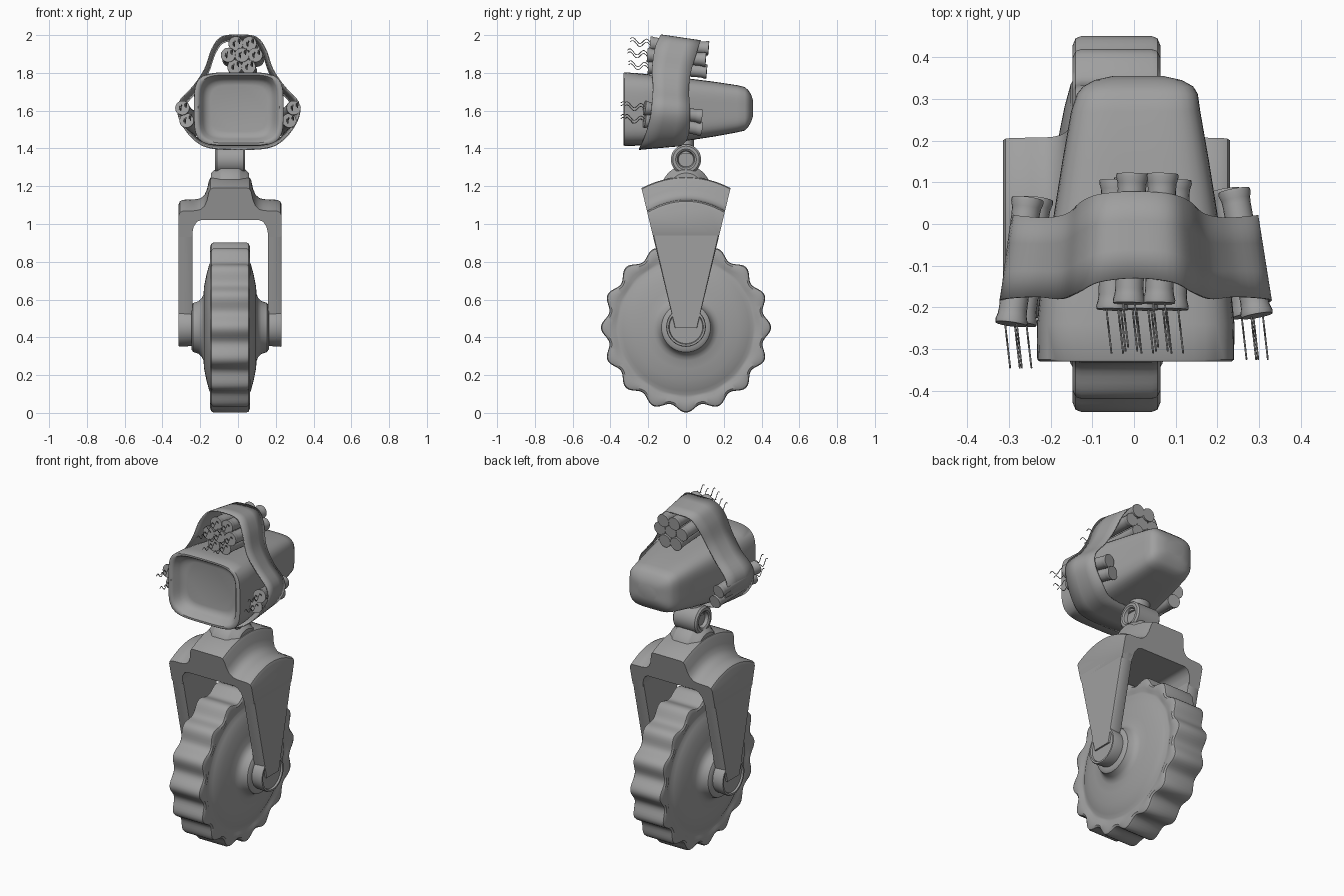
import bpy, math
from math import sin, cos, pi
from mathutils import Vector

if bpy.data.objects.get("Cube"):
    bpy.data.objects.remove(bpy.data.objects["Cube"])

grey = bpy.data.materials.new("plain grey")
grey.use_nodes = True
grey.diffuse_color = (0.35, 0.35, 0.35, 1)
grey.node_tree.nodes["Principled BSDF"].inputs["Base Color"].default_value = (0.35, 0.35, 0.35, 1)

CX = -0.042   # centre of wheel, fork and neck


def finish(ob, angle=35):
    ob.data.materials.append(grey)
    bpy.context.view_layer.objects.active = ob
    for o in bpy.context.selected_objects:
        o.select_set(False)
    ob.select_set(True)
    bpy.ops.object.shade_smooth_by_angle(angle=math.radians(angle))
    return ob


def loft(name, rings, caps=True, angle=35):
    """Skin a list of equal closed rings."""
    n = len(rings[0])
    faces = [(r * n + i, r * n + (i + 1) % n, (r + 1) * n + (i + 1) % n, (r + 1) * n + i)
             for r in range(len(rings) - 1) for i in range(n)]
    if caps:
        faces += [tuple(reversed(range(n))), tuple(range((len(rings) - 1) * n, len(rings) * n))]
    me = bpy.data.meshes.new(name)
    me.from_pydata([v for r in rings for v in r], [], faces)
    ob = bpy.data.objects.new(name, me)
    bpy.context.collection.objects.link(ob)
    bpy.context.view_layer.objects.active = ob
    ob.select_set(True)
    bpy.ops.object.mode_set(mode='EDIT')
    bpy.ops.mesh.select_all(action='SELECT')
    bpy.ops.mesh.normals_make_consistent(inside=False)
    bpy.ops.object.mode_set(mode='OBJECT')
    return finish(ob, angle)


def lathe(name, profile, loc, n=48, wave=None, angle=35):
    """Turn (offset, radius) points around the x axis."""
    rings = []
    for dx, r in profile:
        ring = []
        for i in range(n):
            a = 2 * pi * i / n
            q = r + (wave(a, r) if wave else 0)
            ring.append((dx, q * cos(a), q * sin(a)))
        rings.append(ring)
    ob = loft(name, rings, angle=angle)
    ob.location = loc
    return ob


def both(half):
    """Mirror a half profile, from the outer side to the middle."""
    return [(-d, r) for d, r in half] + [(d, r) for d, r in reversed(half)]


# Wheel with scalloped tread, bulging sides and hubs
tread = lambda a, r: 0.018 * cos(16 * a) * max(0, (r - 0.36) / 0.07)
lathe("wheel", both([(0.205, 0.09), (0.205, 0.115), (0.195, 0.13), (0.165, 0.14), (0.15, 0.155),
                     (0.141, 0.175), (0.137, 0.22), (0.125, 0.28), (0.11, 0.335), (0.098, 0.355),
                     (0.098, 0.37), (0.104, 0.385), (0.105, 0.415), (0.098, 0.428), (0.085, 0.432)]),
      (CX, 0, 0.452), 192, tread)


# Fork: bridge lofted across, sloping sides on one keystone line
def side_width(z):
    return 0.075 + (z - 0.52) * 0.24


def bridge_section(x, top, low):
    corner = top - 0.06
    w = side_width(corner)
    arc = [(x, w * t / 8, top - 0.06 * (t / 8) ** 2) for t in range(-8, 9)]
    wl = side_width(low)
    return [(x, -wl, low)] + arc + [(x, wl, low)]


half = [(0.272, 1.105, 0.94), (0.266, 1.12, 0.93), (0.25, 1.128, 0.93), (0.205, 1.13, 0.93),
        (0.193, 1.13, 0.985), (0.175, 1.132, 1.012), (0.155, 1.137, 1.02), (0.135, 1.155, 1.02),
        (0.122, 1.185, 1.02), (0.112, 1.23, 1.02), (0.104, 1.245, 1.02), (0.09, 1.25, 1.02)]
loft("fork_bridge", [bridge_section(CX - d, t, b) for d, t, b in half]
     + [bridge_section(CX + d, t, b) for d, t, b in reversed(half)])

for side, s in (("left", 1), ("right", -1)):
    arm = [(y * side_width(z), z) for y, z in ((-1, 0.97), (1, 0.97), (1, 0.52), (1, 0.45), (-1, 0.45), (-1, 0.52))]
    loft(side + "_fork_arm", [[(CX + s * d, y * k, z) for y, z in arm]
                              for d, k in ((0.2, 0.97), (0.206, 1), (0.266, 1), (0.272, 0.97))])
    lathe(side + "_axle_boss", [(s * d, r) for d, r in ((0.19, 0.1), (0.266, 0.105), (0.272, 0.102),
                                                        (0.272, 0.092), (0.262, 0.088))], (CX, 0, 0.455))

# Neck: dome, swivel joint and short stem
lathe("neck_dome", both([(0.1, 0.09), (0.085, 0.105), (0.065, 0.115), (0.055, 0.125), (0.045, 0.13)]), (CX, 0, 1.18))
lathe("swivel_joint", both([(0.055, 0.04), (0.074, 0.046), (0.08, 0.055), (0.079, 0.07), (0.07, 0.08)]), (CX, 0, 1.342))
loft("neck_stem", [[(CX + r * 1.4 * cos(a * pi / 12), r * sin(a * pi / 12), z) for a in range(24)]
                   for z, r in ((1.37, 0.05), (1.41, 0.042), (1.47, 0.045))])


# Head: rounded box tapering to the back, with a recessed front
def rounded(y, hx, low, top, cx=0.004, power=4.5, n=64):
    ring = []
    for i in range(n):
        a = 2 * pi * (i + 0.5) / n
        c, s = cos(a), sin(a)
        k = (abs(c) ** power + abs(s) ** power) ** (-1 / power)
        ring.append((cx + hx * c * k, y, (low + top) / 2 + (top - low) / 2 * s * k))
    return ring


loft("head", [rounded(*p) for p in (
    (-0.265, 0.15, 1.49, 1.735), (-0.27, 0.172, 1.465, 1.757), (-0.29, 0.19, 1.45, 1.772),
    (-0.32, 0.205, 1.437, 1.783), (-0.33, 0.215, 1.428, 1.79), (-0.33, 0.23, 1.417, 1.8),
    (-0.325, 0.236, 1.413, 1.803), (-0.24, 0.237, 1.415, 1.797), (-0.15, 0.228, 1.424, 1.788),
    (0.0, 0.2, 1.44, 1.772), (0.15, 0.176, 1.463, 1.753), (0.27, 0.155, 1.485, 1.735),
    (0.312, 0.145, 1.495, 1.725, 0.008), (0.33, 0.132, 1.515, 1.708, 0.01),
    (0.345, 0.105, 1.54, 1.685, 0.01), (0.355, 0.06, 1.57, 1.655, 0.01))], angle=45)

# Strap: thin closed band round the head; x, z, front y, back y, back drop
strap = [Vector(p) for p in (
    (0, 2.0, -0.13, 0.078, 0.03), (0.09, 1.99, -0.14, 0.072, 0.03), (0.14, 1.93, -0.165, 0.055, 0.03),
    (0.18, 1.82, -0.18, 0.025, 0.02), (0.24, 1.73, -0.175, 0.015, 0.02), (0.315, 1.645, -0.18, 0.02, 0.02),
    (0.315, 1.56, -0.19, 0.02, 0.015), (0.25, 1.46, -0.22, 0.01, 0.0), (0.16, 1.405, -0.245, -0.02, -0.015),
    (0, 1.395, -0.25, -0.03, -0.02))]
loop = strap + [Vector((-p[0], *p[1:])) for p in reversed(strap[1:-1])]
fine = []
for i in range(len(loop)):
    a, b, c, d = (loop[(i + k) % len(loop)] for k in (-1, 0, 1, 2))
    for t in (0, 0.2, 0.4, 0.6, 0.8):
        fine.append(b + 0.5 * t * ((c - a) + t * ((2 * a - 5 * b + 4 * c - d) + t * (3 * (b - c) + d - a))))
band = loft("strap", [[(p[0] * (1 - 0.1 * t) + 0.004, p[2] + (p[3] - p[2]) * t, p[1] - p[4] * t) for p in fine]
                      for t in (0, 0.33, 0.67, 1)], caps=False, angle=60)
thick = band.modifiers.new("thickness", 'SOLIDIFY')
thick.thickness = 0.006
thick.offset = 0


# Canisters with flanged ends and a pair of wavy wires
def canister(name, front, back):
    front, back = Vector(front), Vector(back)
    axis = back - front
    h = axis.length / 2
    ob = lathe(name, both([(h, 0.033), (h, 0.038), (h - 0.008, 0.039), (h - 0.022, 0.035), (h - 0.035, 0.034)]),
               (front + back) / 2, 20, angle=30)
    ob.rotation_euler = axis.to_track_quat('X', 'Z').to_euler()
    for k in (-1, 1):
        cu = bpy.data.curves.new(name + "_wire", 'CURVE')
        cu.dimensions = '3D'
        cu.bevel_depth = 0.0022
        cu.bevel_resolution = 1
        sp = cu.splines.new('POLY')
        sp.points.add(12)
        for i, p in enumerate(sp.points):
            t = i / 12
            p.co = (front.x + k * 0.014 + 0.012 * t, front.y - 0.105 * t,
                    front.z + k * 0.008 + 0.014 * sin(t * 9) + 0.012 * t, 1)
        wire = bpy.data.objects.new(name + "_wire", cu)
        bpy.context.collection.objects.link(wire)
        cu.materials.append(grey)


rows = ((1.955, -0.19, (-0.012, 0.06)), (1.895, -0.205, (-0.052, 0.02, 0.092)), (1.832, -0.2, (-0.018, 0.055)))
for z, y, xs in rows:
    for x in xs:
        canister("top_canister", (x, y, z), (x + 0.008, y + 0.31, z - 0.025))
for z, x in ((1.615, 0.295), (1.548, 0.272)):
    canister("left_canister", (x, -0.22, z), (x - 0.055, 0.08, z - 0.045))
    canister("right_canister", (-x, -0.24, z), (-x + 0.04, 0.06, z - 0.045))
